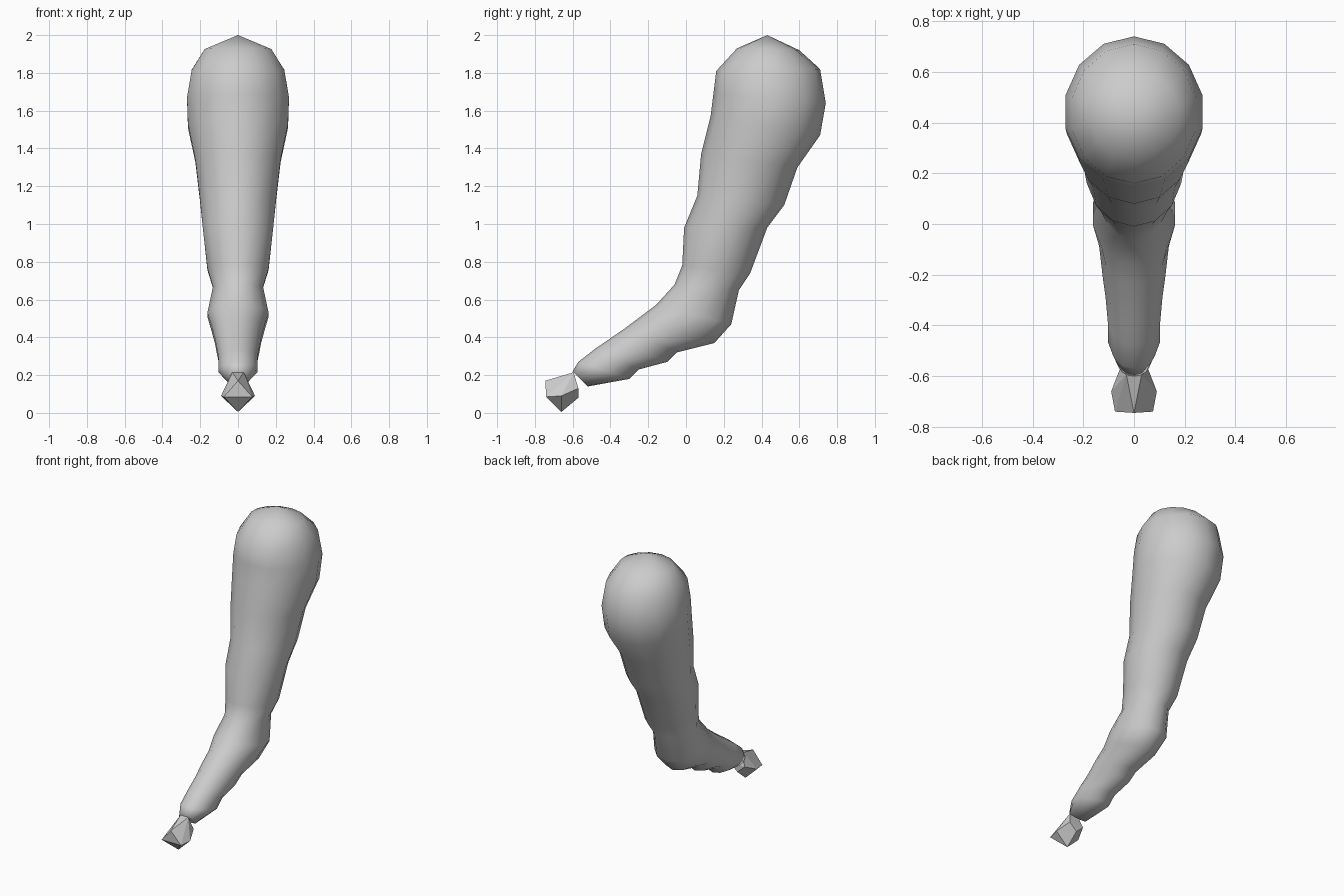
import bpy, bmesh
from math import sin, cos, pi
from mathutils import Vector

cube = bpy.data.objects.get("Cube")
if cube:
    bpy.data.objects.remove(cube, do_unlink=True)

grey = bpy.data.materials.new("plain grey")
grey.use_nodes = True
colour = (0.6, 0.6, 0.6, 1)
grey.diffuse_color = colour
grey.node_tree.nodes["Principled BSDF"].inputs["Base Color"].default_value = colour

SIDES = 14


def finish(bm, name):
    bmesh.ops.recalc_face_normals(bm, faces=bm.faces)
    mesh = bpy.data.meshes.new(name)
    bm.to_mesh(mesh)
    bm.free()
    mesh.materials.append(grey)
    obj = bpy.data.objects.new(name, mesh)
    bpy.context.collection.objects.link(obj)
    return obj


def ring(bm, front_y, front_z, back_y, back_z, half_width):
    front, back = Vector((0, front_y, front_z)), Vector((0, back_y, back_z))
    centre, reach = (front + back) / 2, (back - front) / 2
    side = Vector((half_width / cos(pi / SIDES / 2), 0, 0))
    return [bm.verts.new(centre + reach * cos(2 * pi * i / SIDES)
                         + side * sin(2 * pi * i / SIDES)) for i in range(SIDES)]


# Arm sections from shoulder to wrist: front y, z, back y, z, half width
sections = [
    (.27, 1.93, .60, 1.92, .18),
    (.16, 1.81, .71, 1.82, .25),
    (.145, 1.69, .74, 1.64, .275),
    (.13, 1.57, .71, 1.47, .27),
    (.08, 1.37, .59, 1.30, .23),
    (.06, 1.15, .52, 1.10, .205),
    (-.01, .98, .43, .98, .19),
    (-.02, .78, .34, .74, .165),
    (-.06, .68, .28, .65, .135),
    (-.16, .57, .24, .47, .165),
    (-.24, .51, .15, .37, .14),
    (-.32, .45, -.05, .32, .125),
    (-.40, .395, -.10, .27, .115),
    (-.48, .34, -.25, .23, .105),
    (-.57, .27, -.30, .18, .105),
    (-.60, .22, -.52, .14, .06),
]
bm = bmesh.new()
rings = [ring(bm, *s) for s in sections]
for a, b in zip(rings, rings[1:]):
    for i in range(SIDES):
        j = (i + 1) % SIDES
        bm.faces.new((a[i], a[j], b[j], b[i]))
crown = bm.verts.new((0, .43, 2))
for i in range(SIDES):
    bm.faces.new((rings[0][i], rings[0][(i + 1) % SIDES], crown))
bm.faces.new(rings[-1])
arm = finish(bm, "arm")
for poly in arm.data.polygons:
    poly.use_smooth = True

# Faceted fist: middle points and mirrored side points
middle = [(0, -.745, .17), (0, -.66, .005), (0, -.57, .08)]
sides = [(.03, -.595, .215), (.075, -.74, .085), (.09, -.66, .09), (.055, -.57, .13)]
bm = bmesh.new()
for p in middle + sides + [(-x, y, z) for x, y, z in sides]:
    bm.verts.new(p)
bmesh.ops.convex_hull(bm, input=bm.verts)
finish(bm, "fist")
